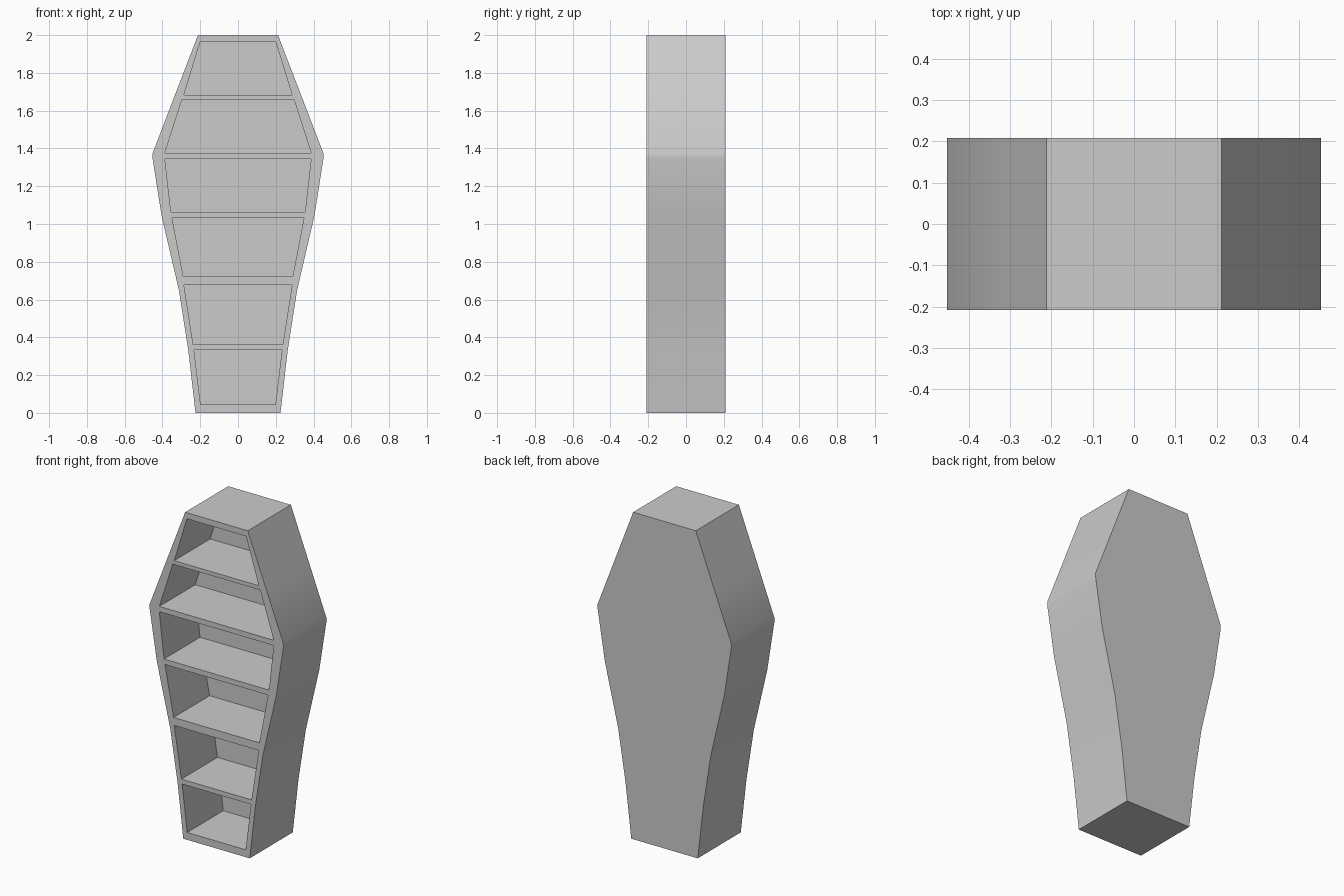
import bpy, bmesh, math

if "Cube" in bpy.data.objects:
    bpy.data.objects.remove(bpy.data.objects["Cube"])

FRONT, BACK, CAVITY_BACK = -0.208, 0.208, 0.14

# Right half of the silhouette, bottom to top: (half width, z)
OUTLINE = [(0.225, 0), (0.263, 0.33), (0.313, 0.65), (0.404, 1.04),
           (0.452, 1.345), (0.452, 1.375), (0.335, 1.68), (0.212, 2)]

# Shelf openings: (bottom half width, bottom z, top half width, top z)
OPENINGS = [(0.198, 0.045, 0.233, 0.332), (0.237, 0.361, 0.286, 0.676),
            (0.290, 0.724, 0.349, 1.032), (0.355, 1.064, 0.387, 1.345),
            (0.387, 1.377, 0.296, 1.660), (0.286, 1.684, 0.200, 1.963)]


def mirrored_prisms(name, profiles, y0, y1):
    """Mirror each half profile across x = 0 and extrude it from y0 to y1."""
    bm = bmesh.new()
    for half in profiles:
        loop = half + [(-x, z) for x, z in reversed(half)]
        face = bm.faces.new([bm.verts.new((x, y0, z)) for x, z in loop])
        ext = bmesh.ops.extrude_face_region(bm, geom=[face], use_keep_orig=True)
        for v in ext["geom"]:
            if isinstance(v, bmesh.types.BMVert):
                v.co.y = y1
    bmesh.ops.recalc_face_normals(bm, faces=bm.faces)
    mesh = bpy.data.meshes.new(name)
    bm.to_mesh(mesh)
    bm.free()
    obj = bpy.data.objects.new(name, mesh)
    bpy.context.collection.objects.link(obj)
    return obj


# Tapered six-sided cabinet body
cabinet = mirrored_prisms("shelf_cabinet", [OUTLINE], FRONT, BACK)

# Compartments carved from the front, leaving shelves and a back panel
cutter = mirrored_prisms("compartment_cutter",
                         [[(w0, z0), (w1, z1)] for w0, z0, w1, z1 in OPENINGS],
                         FRONT - 0.1, CAVITY_BACK)
cutter.hide_render = True
carve = cabinet.modifiers.new("carve_compartments", 'BOOLEAN')
carve.operation = 'DIFFERENCE'
carve.solver = 'EXACT'
carve.object = cutter

bpy.context.view_layer.objects.active = cabinet
cabinet.select_set(True)
bpy.ops.object.modifier_apply(modifier=carve.name)
bpy.data.objects.remove(cutter)

# Soft shading over the gentle side bends, sharp corners elsewhere
bpy.ops.object.shade_smooth_by_angle(angle=math.radians(30))
